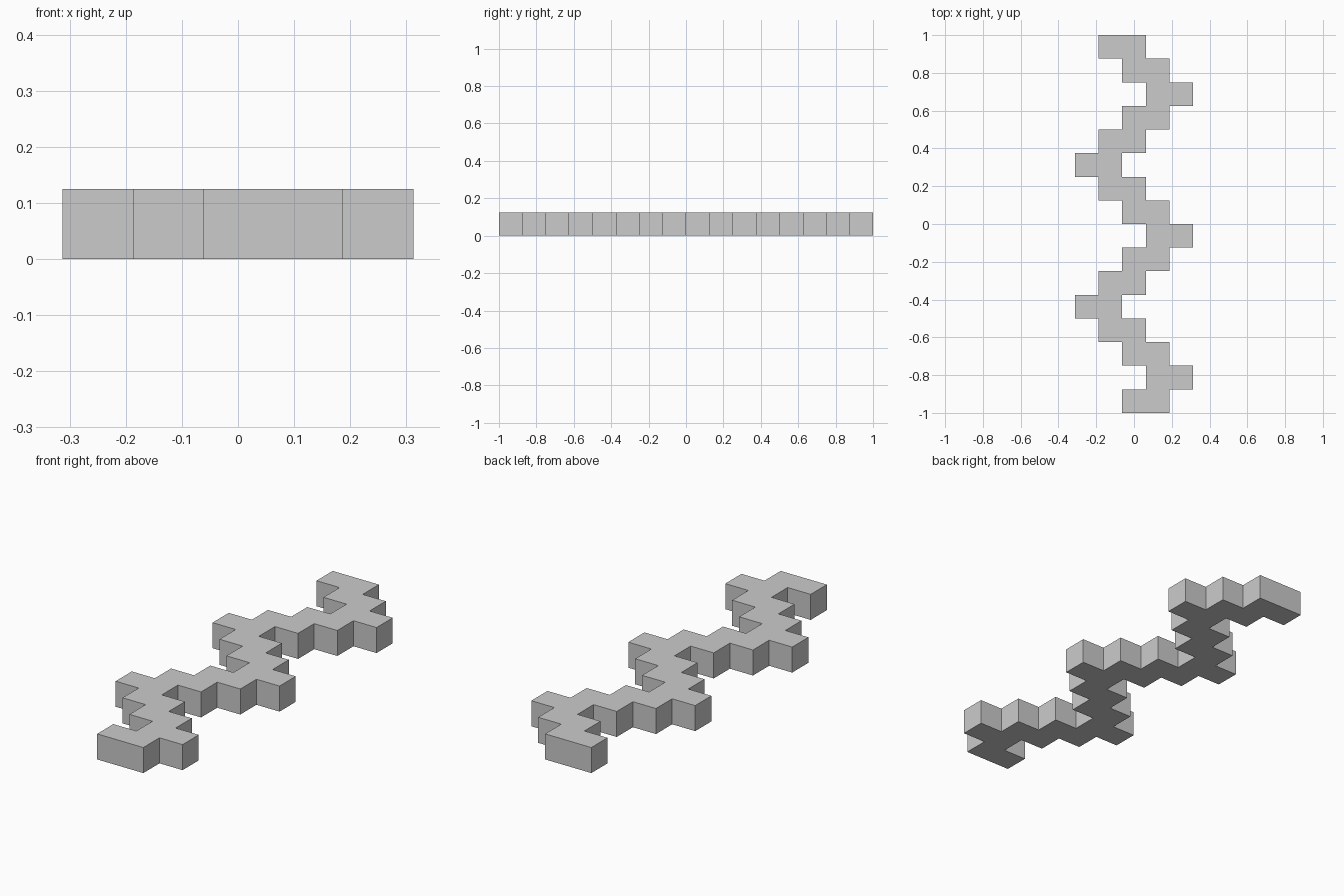
import bpy, bmesh

if "Cube" in bpy.data.objects:
    bpy.data.objects.remove(bpy.data.objects["Cube"])

U = 0.125      # row depth, step and height
ROWS = 16

# Row centres follow a triangle wave, listed from back (y = 1) to front
wave = [-0.5, 0.5, 1.5, 0.5, -0.5, -1.5]
centres = [wave[i % 6] * U for i in range(ROWS)]

# Stepped outline: down the left side, then back up the right side
left, right = [], []
for i, c in enumerate(centres):
    for y in (1 - i * U, 1 - (i + 1) * U):
        left.append((c - U, y))
        right.append((c + U, y))
outline = left + right[::-1]

# Extrude the outline into a solid zigzag wall
bm = bmesh.new()
base = bm.faces.new([bm.verts.new((x, y, 0)) for x, y in outline])
ext = bmesh.ops.extrude_face_region(bm, geom=[base], use_keep_orig=True)
top = [g for g in ext["geom"] if isinstance(g, bmesh.types.BMVert)]
bmesh.ops.translate(bm, verts=top, vec=(0, 0, U))
bmesh.ops.recalc_face_normals(bm, faces=bm.faces)

mesh = bpy.data.meshes.new("zigzag_wall")
bm.to_mesh(mesh)
bm.free()
bpy.context.collection.objects.link(bpy.data.objects.new("zigzag_wall", mesh))
